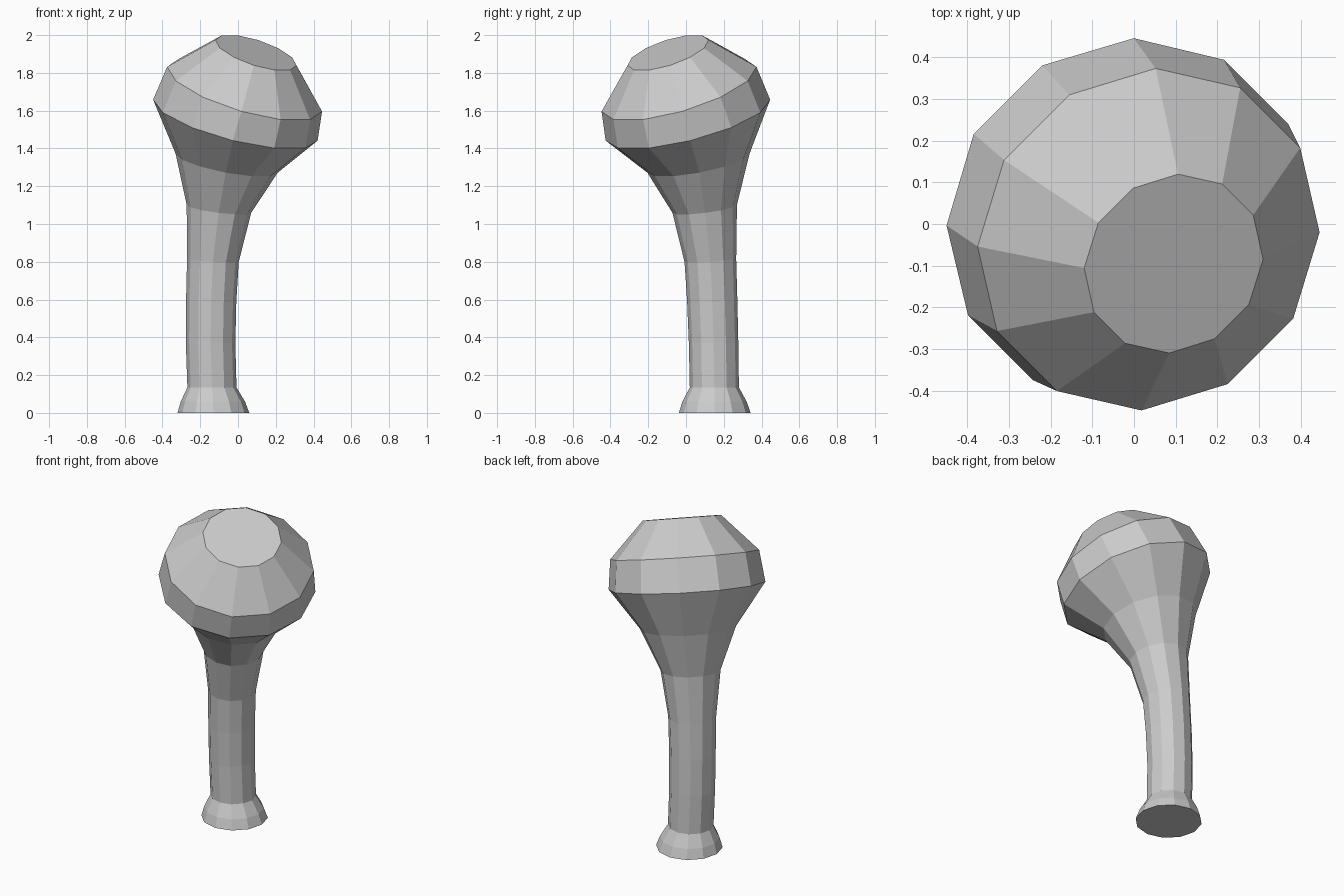
import bpy, bmesh
from math import radians
from mathutils import Matrix, Vector

if "Cube" in bpy.data.objects:
    bpy.data.objects.remove(bpy.data.objects["Cube"])

SIDES = 12
# Direction the stem bends towards is (+x, -y), so rings tilt about (1, 1, 0)
TILT_AXIS = Vector((1, 1, 0)).normalized()

# Cross-sections: centre x, y, z, radius, tilt in degrees
RINGS = [
    (-0.130, 0.152, 0.000, 0.190, 0),    # foot
    (-0.133, 0.151, 0.060, 0.170, 0),
    (-0.138, 0.150, 0.135, 0.130, 0),    # grip
    (-0.145, 0.146, 0.370, 0.131, 0),
    (-0.142, 0.139, 0.590, 0.133, 2),
    (-0.133, 0.129, 0.807, 0.137, 5),
    (-0.101, 0.099, 1.080, 0.172, 10),   # flare
    (-0.060, 0.066, 1.322, 0.275, 15),
    (-0.014, 0.010, 1.550, 0.449, 20),   # head
    (0.035, -0.037, 1.714, 0.427, 23),
    (0.095, -0.095, 1.907, 0.225, 25),   # flat end
]

bm = bmesh.new()


def add_ring(x, y, z, radius, tilt):
    place = Matrix.Translation((x, y, z)) @ Matrix.Rotation(radians(tilt), 4, TILT_AXIS)
    spin = 360 / SIDES
    return [bm.verts.new(place @ (Matrix.Rotation(radians(i * spin), 3, 'Z') @ Vector((radius, 0, 0))))
            for i in range(SIDES)]


# Loft the rings and close both ends
loops = [add_ring(*r) for r in RINGS]
for low, high in zip(loops, loops[1:]):
    for i in range(SIDES):
        j = (i + 1) % SIDES
        bm.faces.new((low[i], low[j], high[j], high[i]))
bm.faces.new(loops[0][::-1])
bm.faces.new(loops[-1])
bmesh.ops.recalc_face_normals(bm, faces=bm.faces[:])

mesh = bpy.data.meshes.new("club")
bm.to_mesh(mesh)
bm.free()
bpy.context.collection.objects.link(bpy.data.objects.new("club", mesh))
